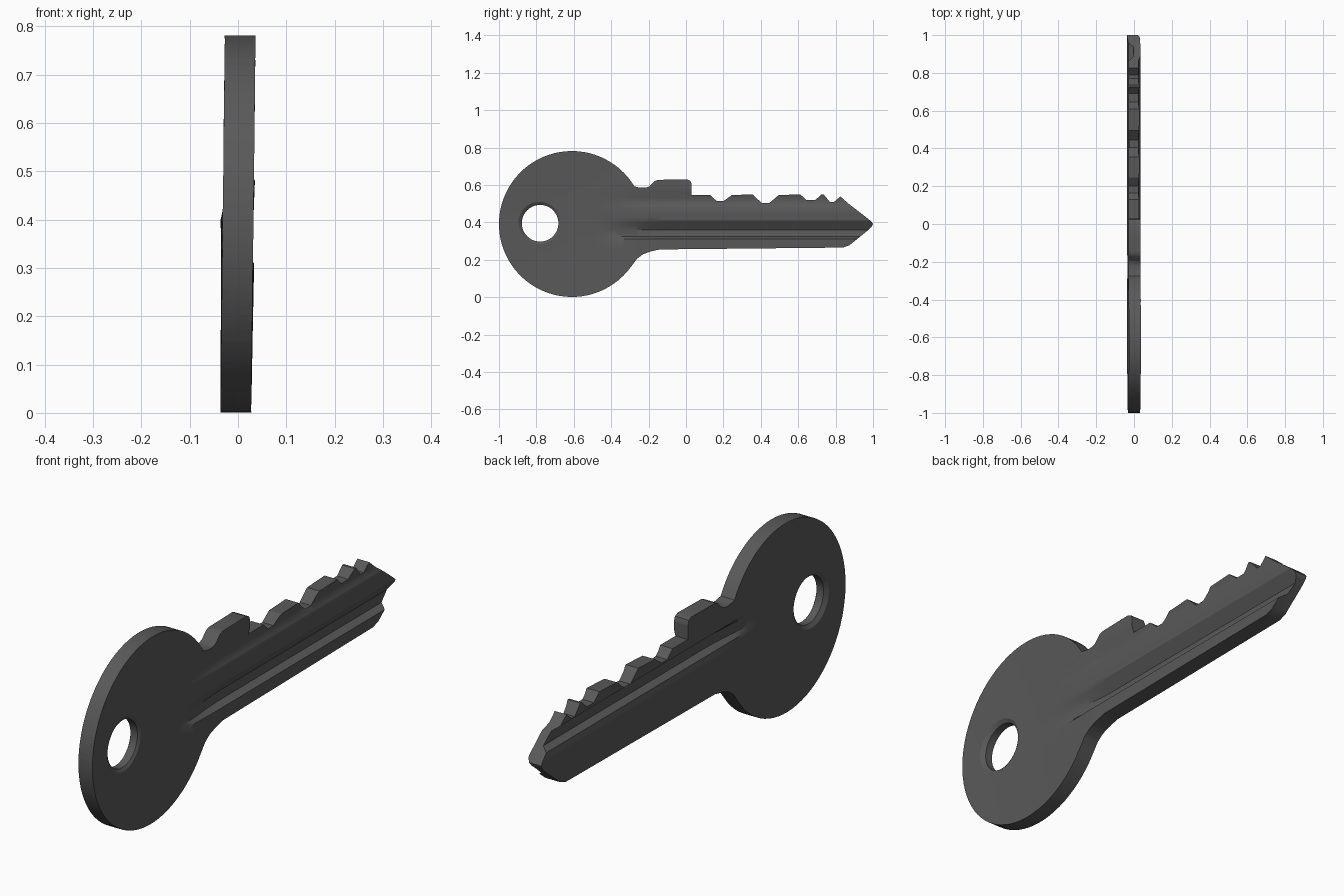
import bpy, bmesh, math

if "Cube" in bpy.data.objects:
    bpy.data.objects.remove(bpy.data.objects["Cube"])

BOW_Y, BOW_Z, BOW_R = -0.61, 0.391, 0.39
HOLE_Y, HOLE_Z, HOLE_R = -0.78, 0.395, 0.098

# Blade cross-section: (z, x) along each face, from bottom edge to teeth
RIGHT = [(0.255, 0.034), (0.31, 0.034), (0.325, 0.006), (0.36, 0.0), (0.385, 0.016),
         (0.41, 0.032), (0.48, 0.034), (0.505, 0.022), (0.53, 0.022), (0.57, 0.032)]
LEFT = [(0.255, -0.034), (0.31, -0.034), (0.40, -0.036), (0.43, -0.03), (0.445, -0.004),
        (0.485, -0.004), (0.505, -0.03), (0.57, -0.032)]


def lookup(profile, z):
    if z <= profile[0][0]:
        return profile[0][1]
    for (z0, x0), (z1, x1) in zip(profile, profile[1:]):
        if z <= z1:
            return x0 + (x1 - x0) * (z - z0) / (z1 - z0)
    return profile[-1][1]


def surface_x(profile, side, y, z):
    """Dished bow face blending into the grooved blade face."""
    r = min(1, math.hypot(y - BOW_Y, z - BOW_Z) / BOW_R)
    bow = side * (0.032 - 0.009 * (1 - r * r))
    t = max(0, min(1, (y + 0.52) / 0.4))
    t = t * t * (3 - 2 * t)
    return bow + (lookup(profile, z) - bow) * t + 0.0115 * (z - BOW_Z)


def finish(bm, name):
    bmesh.ops.recalc_face_normals(bm, faces=bm.faces)
    mesh = bpy.data.meshes.new(name)
    bm.to_mesh(mesh)
    bm.free()
    ob = bpy.data.objects.new(name, mesh)
    bpy.context.collection.objects.link(ob)
    return ob


# Grooved plate: two sculpted faces joined around the border
ys = [-1.05 + 0.025 * i for i in range(40)] + [0.05 + 0.1 * i for i in range(11)]
zs = sorted({round(z, 4) for z, _ in RIGHT + LEFT}
            | {round(-0.03 + 0.03 * i, 4) for i in range(10)}
            | {round(0.6 + 0.03 * i, 4) for i in range(8)})
bm = bmesh.new()
grids = [[[bm.verts.new((surface_x(p, s, y, z), y, z)) for z in zs] for y in ys]
         for p, s in ((RIGHT, 1), (LEFT, -1))]
ny, nz = len(ys), len(zs)
for g in grids:
    for i in range(ny - 1):
        for j in range(nz - 1):
            bm.faces.new((g[i][j], g[i + 1][j], g[i + 1][j + 1], g[i][j + 1]))
border = ([(i, 0) for i in range(ny - 1)] + [(ny - 1, j) for j in range(nz - 1)]
          + [(i, nz - 1) for i in range(ny - 1, 0, -1)] + [(0, j) for j in range(nz - 1, 0, -1)])
for (a, b), (c, d) in zip(border, border[1:] + border[:1]):
    bm.faces.new((grids[0][a][b], grids[0][c][d], grids[1][c][d], grids[1][a][b]))
bmesh.ops.triangulate(bm, faces=bm.faces)
key = finish(bm, "key")

# Outline: round bow, neck, straight back, tip, teeth and shoulder
outline = []
for i in range(65):
    a = math.radians(31 + (324 - 31) * i / 64)
    outline.append((BOW_Y + BOW_R * math.cos(a), BOW_Z + BOW_R * math.sin(a)))
outline += [(-0.26, 0.207), (-0.23, 0.229), (-0.19, 0.244), (-0.14, 0.255), (0.84, 0.265),
            (0.875, 0.278), (0.97, 0.355), (0.995, 0.38), (1.0, 0.392), (0.99, 0.405),
            (0.94, 0.445), (0.875, 0.495), (0.825, 0.538), (0.79, 0.508), (0.77, 0.508),
            (0.735, 0.55), (0.725, 0.55), (0.69, 0.518), (0.645, 0.518), (0.61, 0.55),
            (0.495, 0.545), (0.445, 0.503), (0.405, 0.503), (0.355, 0.55), (0.245, 0.545),
            (0.2, 0.513), (0.165, 0.513), (0.13, 0.545), (0.03, 0.545), (0.03, 0.605),
            (0.023, 0.622), (0.005, 0.63), (-0.15, 0.627), (-0.168, 0.62), (-0.195, 0.592),
            (-0.215, 0.585), (-0.245, 0.585)]
bm = bmesh.new()
face = bm.faces.new([bm.verts.new((-0.1, y, z)) for y, z in outline])
ext = bmesh.ops.extrude_face_region(bm, geom=[face])
bmesh.ops.translate(bm, vec=(0.2, 0, 0),
                    verts=[v for v in ext["geom"] if isinstance(v, bmesh.types.BMVert)])
blank = finish(bm, "outline_cutter")

# Keyring hole with a flared rim on both faces
bm = bmesh.new()
rings = []
for x, r in ((-0.06, 0.165), (-0.016, HOLE_R), (0.016, HOLE_R), (0.06, 0.165)):
    rings.append([bm.verts.new((x, HOLE_Y + r * math.cos(math.tau * i / 40),
                                HOLE_Z + r * math.sin(math.tau * i / 40))) for i in range(40)])
for a, b in zip(rings, rings[1:]):
    for i in range(40):
        k = (i + 1) % 40
        bm.faces.new((a[i], a[k], b[k], b[i]))
bm.faces.new(rings[0])
bm.faces.new(rings[-1])
hole = finish(bm, "hole_cutter")

# Cut the plate to shape
bpy.context.view_layer.objects.active = key
key.select_set(True)
for cutter, op in ((blank, "INTERSECT"), (hole, "DIFFERENCE")):
    mod = key.modifiers.new(cutter.name, "BOOLEAN")
    mod.operation, mod.object, mod.solver = op, cutter, "EXACT"
    bpy.ops.object.modifier_apply(modifier=mod.name)
    bpy.data.objects.remove(cutter)

# Dark metal finish
metal = bpy.data.materials.new("dark_metal")
metal.diffuse_color = (0.1, 0.1, 0.1, 1)
metal.use_nodes = True
metal.node_tree.nodes["Principled BSDF"].inputs["Base Color"].default_value = metal.diffuse_color
key.data.materials.clear()
key.data.materials.append(metal)
bpy.ops.object.shade_smooth_by_angle(angle=math.radians(30))
